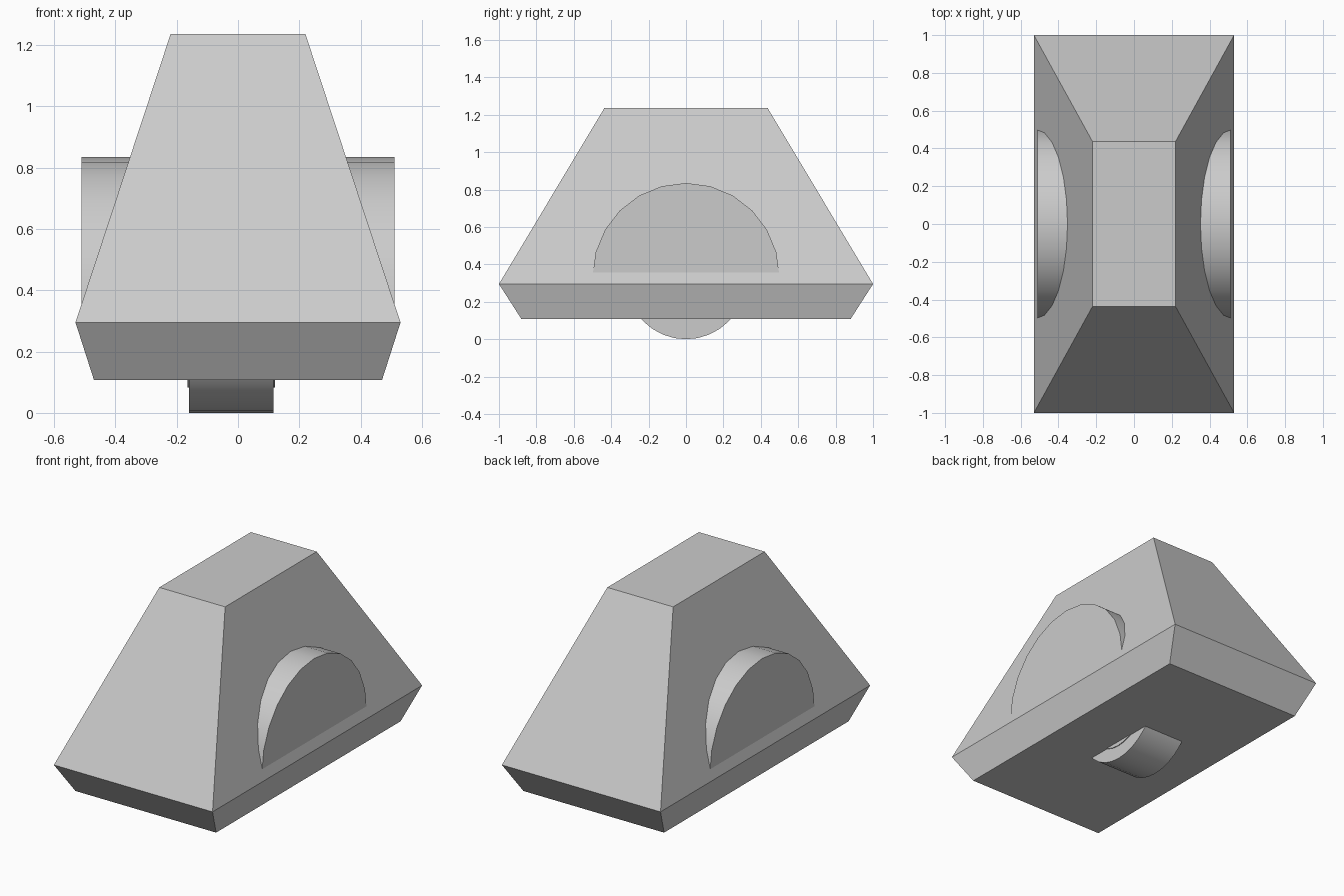
import bpy
import bmesh
from math import pi, cos, sin

cube = bpy.data.objects.get("Cube")
if cube:
    bpy.data.objects.remove(cube, do_unlink=True)

grey = bpy.data.materials.new("light grey")
grey.use_nodes = True
COLOUR = (0.6, 0.6, 0.6, 1)
grey.diffuse_color = COLOUR
grey.node_tree.nodes["Principled BSDF"].inputs["Base Color"].default_value = COLOUR


def finish(name, bm, smooth=False):
    bmesh.ops.recalc_face_normals(bm, faces=bm.faces)
    mesh = bpy.data.meshes.new(name)
    bm.to_mesh(mesh)
    bm.free()
    mesh.materials.append(grey)
    obj = bpy.data.objects.new(name, mesh)
    bpy.context.collection.objects.link(obj)
    if smooth:
        bpy.ops.object.select_all(action='DESELECT')
        obj.select_set(True)
        bpy.context.view_layer.objects.active = obj
        bpy.ops.object.shade_smooth_by_angle(angle=pi / 6)
    return obj


def hull(name, levels):
    """Stack of rectangles (half x, half y, z) skinned into a closed body."""
    bm = bmesh.new()
    rings = [[bm.verts.new((sx * x, sy * y, z))
              for sx, sy in ((-1, -1), (1, -1), (1, 1), (-1, 1))]
             for x, y, z in levels]
    for low, high in zip(rings, rings[1:]):
        for i in range(4):
            j = (i + 1) % 4
            bm.faces.new((low[i], low[j], high[j], high[i]))
    bm.faces.new(rings[0][::-1])
    bm.faces.new(rings[-1])
    return finish(name, bm)


def disc(name, x0, x1, z, radius, sides=24, arc=2 * pi):
    """Cylinder along x; a shorter arc gives an arch with a flat underside."""
    bm = bmesh.new()
    full = arc >= 2 * pi
    steps = sides if full else sides + 1
    angles = [arc * i / sides for i in range(steps)]
    ends = [[bm.verts.new((x, radius * cos(a), z + radius * sin(a))) for a in angles]
            for x in (x0, x1)]
    for i in range(steps):
        j = (i + 1) % steps
        bm.faces.new((ends[0][i], ends[0][j], ends[1][j], ends[1][i]))
    for end in ends:
        bm.faces.new(end)
    return finish(name, bm, smooth=True)


# Tapered body with a chamfered base
hull("body", [(0.47, 0.88, 0.108), (0.53, 1.0, 0.295), (0.22, 0.437, 1.235)])

# Rounded arches standing out of both sloping sides
for side, sign in (("left", 1), ("right", -1)):
    disc(side + "_side_arch", sign * 0.2, sign * 0.51, 0.335, 0.5, sides=12, arc=pi)

# Wheel under the base with a slightly proud hub
disc("wheel", -0.16, 0.115, 0.32, 0.32, sides=32)
disc("wheel_hub", -0.165, 0.12, 0.32, 0.237, sides=32)
